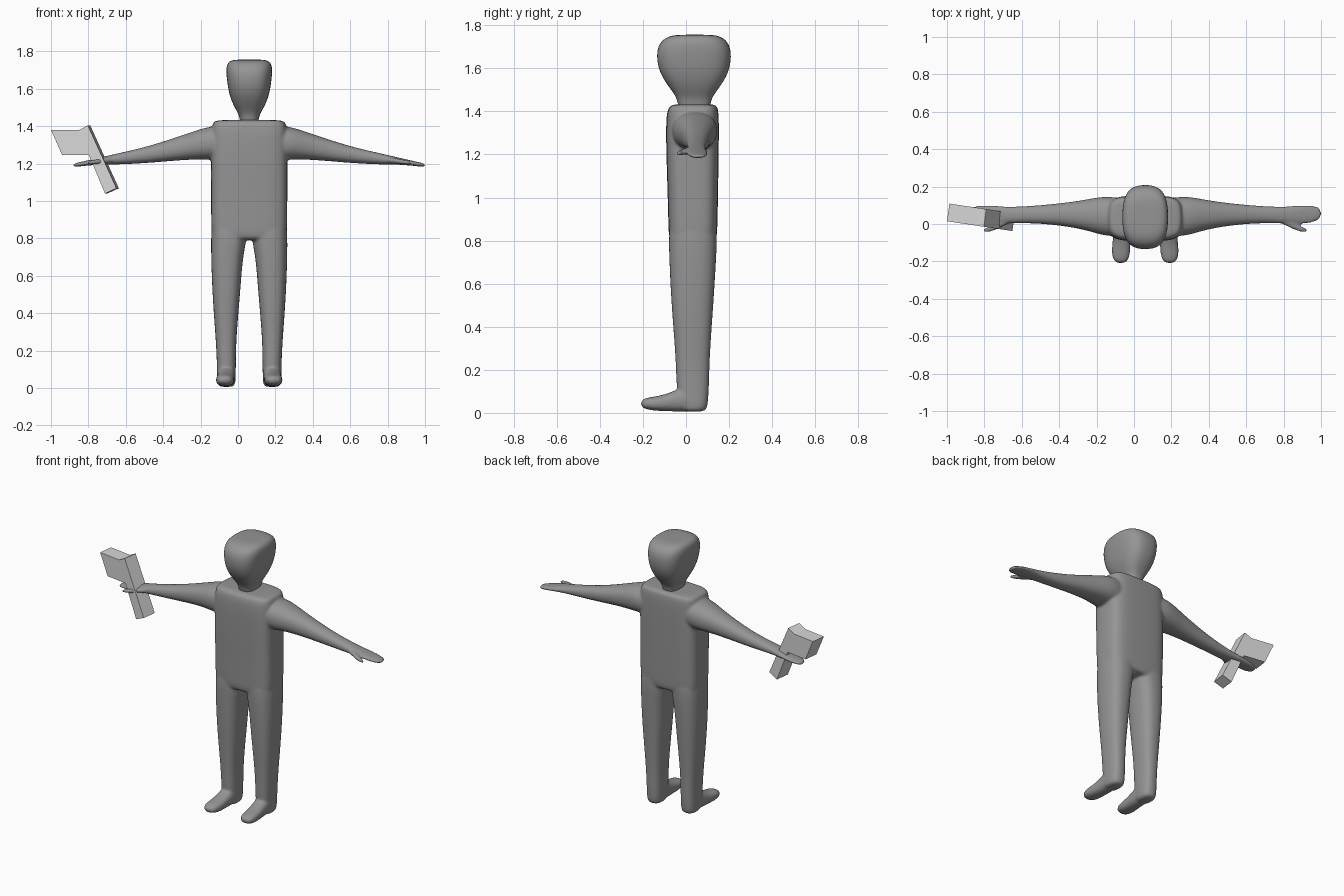
import bpy, bmesh, math

CX = 0.06  # figure's centre line


def material(name, v):
    m = bpy.data.materials.new(name)
    m.diffuse_color = (v, v, v, 1)
    return m


GREY = material("body grey", 0.3)
PALE = material("axe pale grey", 0.68)


def loft(bm, sections, place, power, sides=16):
    """Skin closed rings; each section is (t, centre_a, centre_b, half_a, half_b)."""
    rings = []
    for t, ca, cb, ha, hb in sections:
        ring = []
        for i in range(sides):
            a = 2 * math.pi * (i + 0.5) / sides
            c, s = math.cos(a), math.sin(a)
            u = ca + ha * math.copysign(abs(c) ** (2 / power), c)
            v = cb + hb * math.copysign(abs(s) ** (2 / power), s)
            ring.append(bm.verts.new(place(t, u, v)))
        rings.append(ring)
    for r0, r1 in zip(rings, rings[1:]):
        for i in range(sides):
            j = (i + 1) % sides
            bm.faces.new((r0[i], r0[j], r1[j], r1[i]))
    bm.faces.new(rings[0][::-1])
    bm.faces.new(rings[-1])


def finish(bm, name, mat, smooth=True):
    bmesh.ops.recalc_face_normals(bm, faces=bm.faces[:])
    me = bpy.data.meshes.new(name)
    bm.to_mesh(me)
    bm.free()
    me.materials.append(mat)
    for p in me.polygons:
        p.use_smooth = smooth
    ob = bpy.data.objects.new(name, me)
    bpy.context.collection.objects.link(ob)
    return ob


def subdivide(ob):
    m = ob.modifiers.new("subdivide", 'SUBSURF')
    m.levels = m.render_levels = 2


# Body: torso, arms and legs fused into one skin
bm = bmesh.new()
torso = [(0.79, 0, 0.032, 0.17, 0.085), (0.80, 0, 0.032, 0.20, 0.112),
         (0.86, 0, 0.032, 0.206, 0.115), (1.0, 0, 0.032, 0.206, 0.118),
         (1.2, 0, 0.03, 0.207, 0.123), (1.36, 0, 0.03, 0.205, 0.125),
         (1.415, 0, 0.032, 0.20, 0.118), (1.432, 0, 0.036, 0.185, 0.105),
         (1.433, 0, 0.036, 0.10, 0.06)]
loft(bm, torso, lambda t, u, v: (CX + u, v, t), 4)

leg = [(0.92, 0.107, 0.032, 0.095, 0.11), (0.80, 0.108, 0.032, 0.098, 0.114),
       (0.70, 0.119, 0.031, 0.086, 0.110), (0.55, 0.122, 0.030, 0.078, 0.102),
       (0.40, 0.124, 0.030, 0.067, 0.091), (0.25, 0.124, 0.031, 0.055, 0.080),
       (0.12, 0.122, 0.031, 0.051, 0.077), (0.04, 0.122, 0.035, 0.051, 0.068),
       (0.012, 0.122, 0.035, 0.045, 0.06), (0.006, 0.122, 0.035, 0.03, 0.04)]
foot = [(0.07, 0.123, 0.06, 0.045, 0.05), (0.0, 0.123, 0.065, 0.049, 0.06),
        (-0.05, 0.124, 0.056, 0.048, 0.050), (-0.10, 0.127, 0.046, 0.049, 0.039),
        (-0.15, 0.13, 0.043, 0.051, 0.033), (-0.19, 0.131, 0.043, 0.043, 0.026),
        (-0.21, 0.131, 0.043, 0.024, 0.014)]
arm = [(0.10, 0.04, 1.31, 0.10, 0.085), (0.20, 0.04, 1.31, 0.109, 0.092),
       (0.26, 0.046, 1.304, 0.098, 0.083), (0.36, 0.05, 1.285, 0.073, 0.067),
       (0.54, 0.052, 1.247, 0.050, 0.045), (0.70, 0.048, 1.225, 0.044, 0.031),
       (0.78, 0.048, 1.216, 0.048, 0.021), (0.86, 0.051, 1.204, 0.053, 0.014),
       (0.92, 0.055, 1.194, 0.042, 0.011), (0.942, 0.056, 1.190, 0.022, 0.009)]
thumb = [(0.70, 0.03, 1.222, 0.018, 0.016), (0.77, 0.003, 1.217, 0.020, 0.016),
         (0.81, -0.020, 1.210, 0.018, 0.014), (0.85, -0.032, 1.205, 0.014, 0.012),
         (0.868, -0.036, 1.203, 0.008, 0.008)]
for s in (1, -1):
    loft(bm, leg, lambda t, u, v: (CX + s * u, v, t), 2.6)
    loft(bm, foot, lambda t, u, v: (CX + s * u, t, v), 2.4)
    loft(bm, arm, lambda t, u, v: (CX + s * t, u, v), 2.3)
    loft(bm, thumb, lambda t, u, v: (CX + s * t, u, v), 2)
body = finish(bm, "body", GREY)
subdivide(body)
fuse = body.modifiers.new("fuse", 'REMESH')
fuse.mode = 'VOXEL'
fuse.voxel_size = 0.008
fuse.use_smooth_shade = True
blend = body.modifiers.new("blend", 'SMOOTH')
blend.factor = 0.5
blend.iterations = 6

# Head with narrow neck
bm = bmesh.new()
head = [(1.40, 0, 0.038, 0.052, 0.078), (1.455, 0, 0.038, 0.050, 0.076),
        (1.50, 0, 0.039, 0.081, 0.110), (1.56, 0, 0.038, 0.106, 0.153),
        (1.62, 0, 0.037, 0.118, 0.174), (1.69, 0, 0.037, 0.126, 0.176),
        (1.735, 0, 0.038, 0.122, 0.150), (1.754, 0, 0.04, 0.098, 0.105),
        (1.756, 0, 0.04, 0.05, 0.05)]
loft(bm, head, lambda t, u, v: (CX + u, v, t), 2.8)
subdivide(finish(bm, "head", GREY))

# Axe: one slanted outline of blade and handle, given thickness
outline = [(-1, 1.38), (-0.85, 1.38), (-0.803, 1.404), (-0.65, 1.068),
           (-0.711, 1.04), (-0.797, 1.245), (-0.94, 1.245)]
bm = bmesh.new()
front = [bm.verts.new((x, 0.015 - 0.15 * (x + 1), z)) for x, z in outline]
back = [bm.verts.new((v.co.x + 0.013, v.co.y + 0.094, v.co.z)) for v in front]
n = len(outline)
bm.faces.new(front)
bm.faces.new(back[::-1])
for i in range(n):
    j = (i + 1) % n
    bm.faces.new((front[i], back[i], back[j], front[j]))
finish(bm, "axe", PALE, smooth=False)
